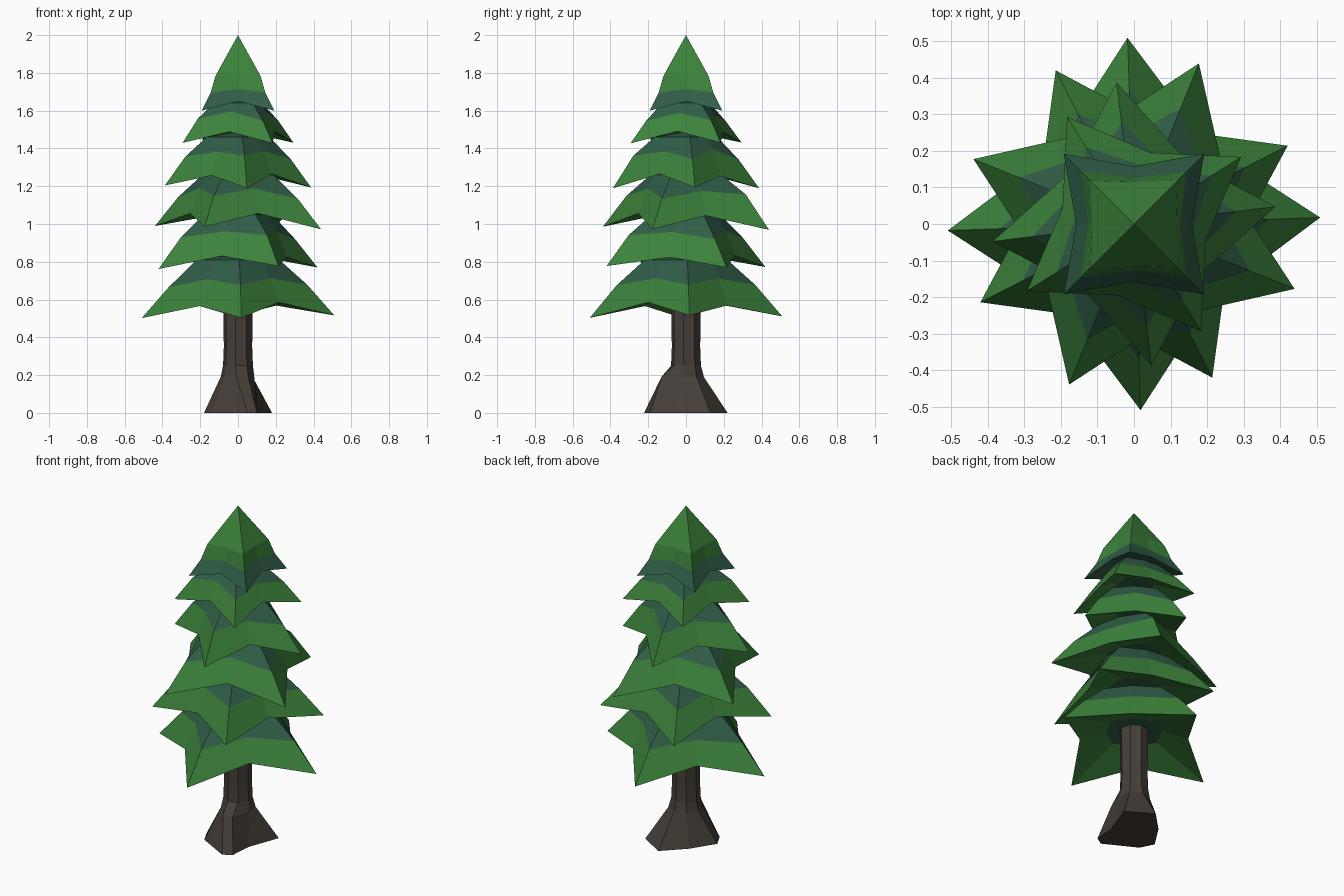
import bpy, bmesh, math, random

random.seed(4)
cube = bpy.data.objects.get("Cube")
if cube:
    bpy.data.objects.remove(cube, do_unlink=True)


def make_material(name, colour):
    mat = bpy.data.materials.new(name)
    mat.use_nodes = True
    mat.diffuse_color = (*colour, 1)
    mat.node_tree.nodes["Principled BSDF"].inputs["Base Color"].default_value = (*colour, 1)
    return mat


leaf = make_material("leaf green", (0.045, 0.225, 0.044))
shade = make_material("deep blue green", (0.030, 0.110, 0.064))
bark = make_material("bark brown", (0.060, 0.049, 0.040))


def loft(name, rings, bands, materials):
    """Skin closed rings of points; a one-point ring closes to a tip."""
    bm = bmesh.new()
    loops = [[bm.verts.new(p) for p in ring] for ring in rings]
    for low, high, index in zip(loops, loops[1:], bands):
        n = max(len(low), len(high))
        for i in range(n):
            j = (i + 1) % n
            if len(low) == 1:
                corners = [low[0], high[j], high[i]]
            elif len(high) == 1:
                corners = [low[i], low[j], high[0]]
            else:
                corners = [low[i], low[j], high[j], high[i]]
            bm.faces.new(corners).material_index = index
    bmesh.ops.recalc_face_normals(bm, faces=bm.faces)
    mesh = bpy.data.meshes.new(name)
    bm.to_mesh(mesh)
    bm.free()
    for mat in materials:
        mesh.materials.append(mat)
    obj = bpy.data.objects.new(name, mesh)
    bpy.context.collection.objects.link(obj)
    return obj


def star(tip_r, valley_r, tip_z, valley_z, turn, wobble=0.0):
    """Ring with four outward points and four valleys between them."""
    ring = []
    for i in range(8):
        r, z = ((tip_r, tip_z), (valley_r, valley_z))[i % 2]
        a = math.radians(turn + 45 * i)
        ring.append((r * math.cos(a), r * math.sin(a), z + random.uniform(-wobble, wobble)))
    return ring


# Branch tiers: name, tip radius, tip height, turn, shoulder rise, top rise
tiers = [
    ("branch_tier_1", 0.51, 0.51, 2, 0.16, 0.30),
    ("branch_tier_2", 0.472, 0.77, 27, 0.16, 0.28),
    ("branch_tier_3", 0.474, 0.98, -22, 0.165, 0.28),
    ("branch_tier_4", 0.39, 1.20, 7, 0.15, 0.26),
    ("branch_tier_5", 0.346, 1.42, 32, 0.13, 0.22),
]
for name, r, z, turn, mid, top in tiers:
    rings = [
        [(0, 0, z + 0.12)],
        star(r * 0.33, r * 0.30, z + 0.11, z + 0.11, turn),
        star(r, r * 0.58, z, z + 0.065, turn, 0.012),
        star(r * 0.72, r * 0.46, z + mid, z + mid + 0.035, turn, 0.012),
        star(r * 0.43, r * 0.36, z + top, z + top, turn),
        [(0, 0, z + top + 0.03)],
    ]
    loft(name, rings, [1, 0, 0, 1, 1], [leaf, shade])

# Crown: dark skirt below a green point
crown = [
    [(0, 0, 1.68)],
    star(0.272, 0.158, 1.60, 1.65, 45),
    star(0.205, 0.125, 1.695, 1.715, 45),
    star(0.168, 0.115, 1.785, 1.79, 45),
    [(0, 0, 2.0)],
]
loft("crown", crown, [1, 1, 0, 0], [leaf, shade])

# Trunk with spreading roots
foot = [(0.18, 0.13), (0.03, 0.22), (-0.09, 0.10), (-0.18, -0.04),
        (-0.14, -0.12), (0.05, -0.222), (0.10, -0.19), (0.11, -0.06)]


def trunk_ring(r, z, spread=0.0):
    ring = []
    for i, (x, y) in enumerate(foot):
        a = math.radians(36 + 45 * i)
        ring.append((r * math.cos(a) * (1 - spread) + x * spread,
                     r * math.sin(a) * (1 - spread) + y * spread, z))
    return ring


knee = trunk_ring(0.085, 0.19, 0.08)
for i in (5, 6):
    knee[i] = (knee[i][0], -0.13, 0.19)
trunk = [[(0, 0, 0)], trunk_ring(0, 0, 1), knee, trunk_ring(0.08, 0.25),
         trunk_ring(0.076, 0.35), trunk_ring(0.08, 0.64), [(0, 0, 0.64)]]
loft("trunk", trunk, [0] * 6, [bark])
